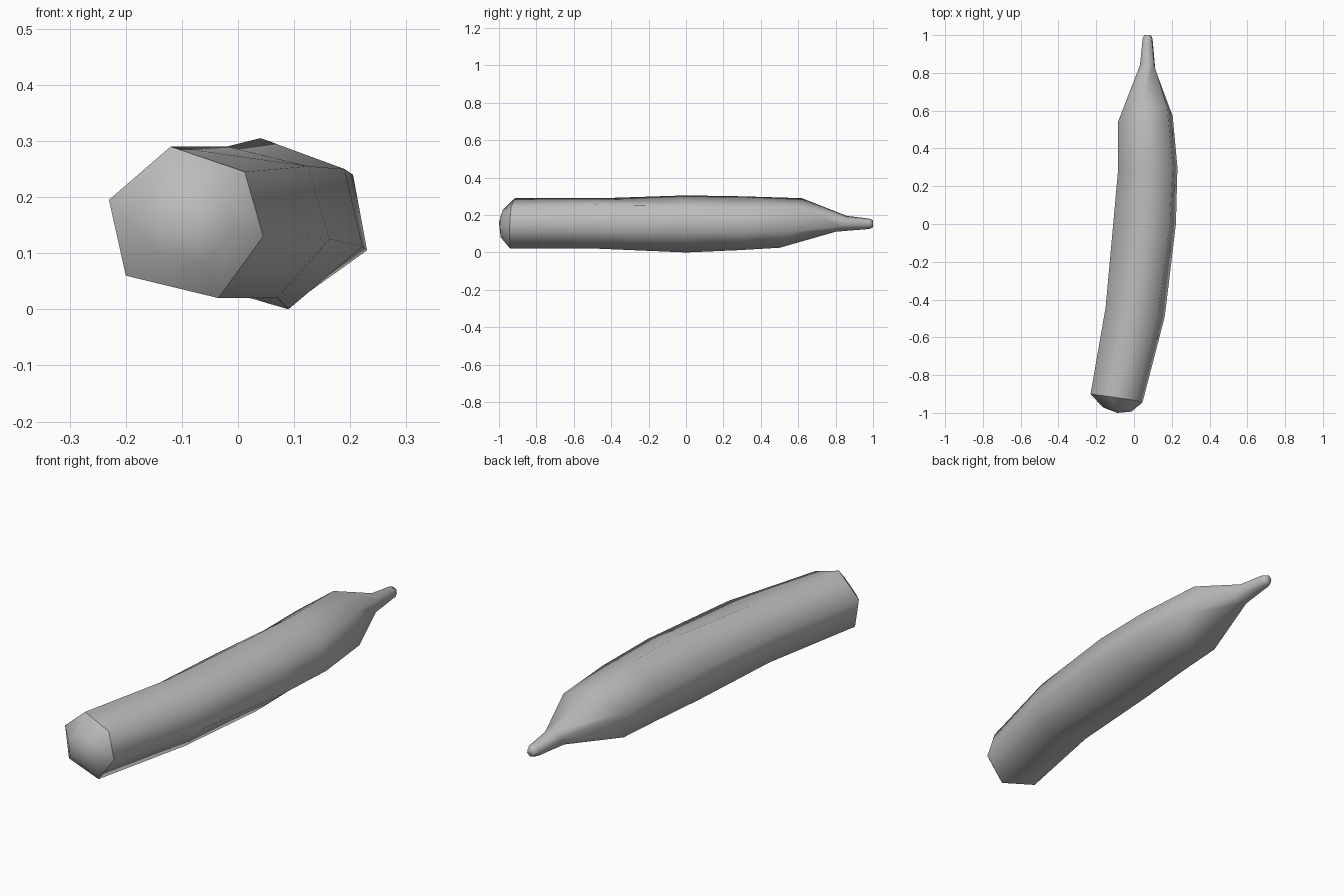
import bpy, bmesh, math
from mathutils import Vector

if "Cube" in bpy.data.objects:
    bpy.data.objects.remove(bpy.data.objects["Cube"])

skin = bpy.data.materials.new("plain_grey")
skin.diffuse_color = (0.5, 0.5, 0.5, 1)
skin.use_nodes = True
skin.node_tree.nodes["Principled BSDF"].inputs["Base Color"].default_value = skin.diffuse_color

# Hexagonal sections along the curved body: left, upper left, upper right, right, lower right, lower left
SECTIONS = [
    [(-.23, -.90, .195), (-.12, -.915, .29), (.012, -.935, .245),
     (.045, -.945, .13), (-.035, -.94, .02), (-.20, -.915, .06)],
    [(-.15, -.44, .20), (-.02, -.45, .29), (.125, -.48, .255),
     (.163, -.49, .125), (.07, -.47, .02), (-.10, -.45, .05)],
    [(-.11, 0, .205), (.04, 0, .305), (.19, 0, .25),
     (.222, 0, .112), (.09, 0, 0), (-.065, 0, .045)],
    [(-.085, .28, .20), (.055, .30, .30), (.205, .30, .24),
     (.23, .30, .105), (.10, .28, .012), (-.045, .27, .05)],
    [(-.085, .54, .20), (.04, .62, .29), (.175, .62, .245),
     (.205, .57, .11), (.09, .50, .025), (-.04, .50, .06)],
]


def stem_ring(y, r):
    """Small hexagon following the twist of the body."""
    return [(.072 + r * math.cos(a), y + .03 * math.sin(a) * (r > .035), .153 + r * math.sin(a))
            for a in (math.radians(160 - 60 * i) for i in range(6))]


# Rounded blunt end: a smaller ring pushed forward from the first section
centre = sum((Vector(p) for p in SECTIONS[0]), Vector()) / 6
cap_ring = [centre.lerp(Vector(p), .56) + Vector((0, -.057, 0)) for p in SECTIONS[0]]

rings = [cap_ring] + SECTIONS + [stem_ring(.83, .043), stem_ring(.98, .028), stem_ring(1.0, .019)]

bm = bmesh.new()
loops = [[bm.verts.new(p) for p in ring] for ring in rings]
for a, b in zip(loops, loops[1:]):
    for i in range(6):
        j = (i + 1) % 6
        bm.faces.new((a[i], a[j], b[j], b[i]))

# Blunt tip fan and flat stem end
tip = bm.verts.new((centre.x, -1.0, centre.z))
for i in range(6):
    bm.faces.new((tip, loops[0][(i + 1) % 6], loops[0][i]))
bm.faces.new(loops[-1])
bmesh.ops.recalc_face_normals(bm, faces=bm.faces[:])

# Smooth skin with a crisp rim around the blunt end
for f in bm.faces:
    f.smooth = True
for i in range(6):
    bm.edges.get((loops[1][i], loops[1][(i + 1) % 6])).smooth = False

mesh = bpy.data.meshes.new("curved_body")
bm.to_mesh(mesh)
bm.free()
mesh.materials.append(skin)
body = bpy.data.objects.new("curved_body", mesh)
bpy.context.collection.objects.link(body)
